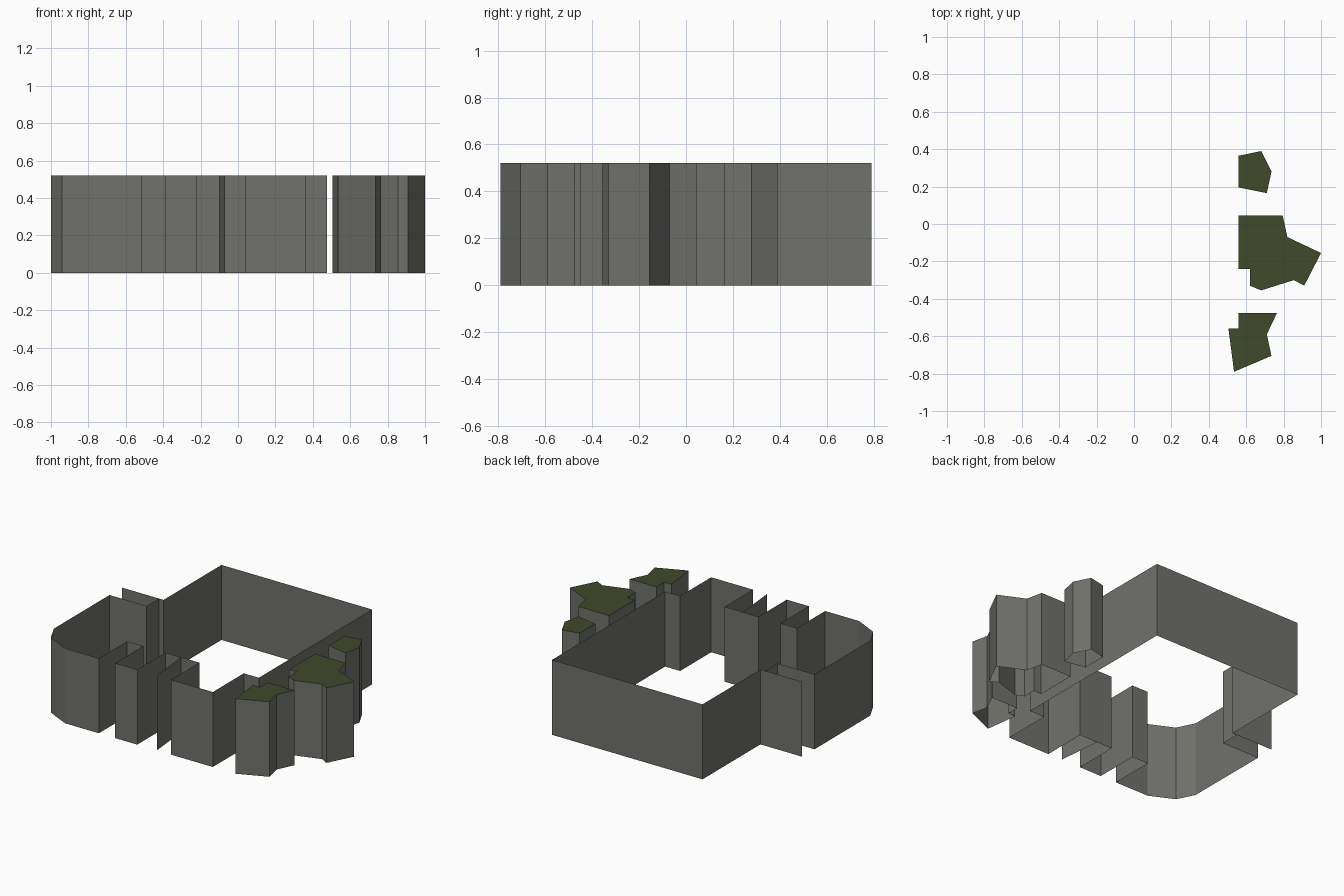
import bpy, bmesh

if "Cube" in bpy.data.objects:
    bpy.data.objects.remove(bpy.data.objects["Cube"])

H = 0.52  # shared height of every wall and block


def material(name, rgb):
    m = bpy.data.materials.new(name)
    m.diffuse_color = (*rgb, 1.0)
    m.use_nodes = True
    m.node_tree.nodes["Principled BSDF"].inputs["Base Color"].default_value = m.diffuse_color
    return m


GREY = material("wall grey", (0.165, 0.168, 0.150))
GREEN = material("roof green", (0.050, 0.067, 0.023))


def extrude_outline(name, points, closed=True, cap=False):
    """Raise a plan outline into thin upright walls, with an optional flat roof."""
    bm = bmesh.new()
    low = [bm.verts.new((x, y, 0)) for x, y in points]
    high = [bm.verts.new((x, y, H)) for x, y in points]
    n = len(points)
    for i in range(n if closed else n - 1):
        j = (i + 1) % n
        bm.faces.new((low[i], low[j], high[j], high[i]))
    if cap:
        bm.faces.new(high).material_index = 1
    mesh = bpy.data.meshes.new(name)
    bm.to_mesh(mesh)
    bm.free()
    mesh.materials.append(GREY)
    if cap:
        mesh.materials.append(GREEN)
    obj = bpy.data.objects.new(name, mesh)
    bpy.context.collection.objects.link(obj)
    return obj


# Main perimeter wall, counter-clockwise from the back left corner
extrude_outline("perimeter_wall", [
    (-0.68, 0.79), (-0.68, 0.155), (-0.715, 0.155), (-0.715, 0.02), (-1.0, 0.02),
    # rounded front left bay
    (-1.0, -0.59), (-0.94, -0.71), (-0.775, -0.79), (-0.515, -0.79),
    # recesses along the front
    (-0.515, -0.48), (-0.39, -0.48), (-0.39, -0.79), (-0.22, -0.79),
    (-0.22, -0.48), (-0.10, -0.48), (0.04, -0.48), (0.04, -0.79),
    (0.36, -0.79), (0.36, -0.45), (0.475, -0.45), (0.475, 0.79),
])

# Free-standing fins that stick out from the perimeter
extrude_outline("left_fin", [(-0.715, 0.155), (-1.0, 0.155)], closed=False)
extrude_outline("front_fin", [(-0.10, -0.48), (-0.07, -0.79)], closed=False)

# Separate green-roofed blocks on the right side
extrude_outline("back_block", [
    (0.56, 0.365), (0.56, 0.195), (0.71, 0.165), (0.735, 0.28), (0.68, 0.39)], cap=True)
extrude_outline("middle_block", [
    (0.56, 0.045), (0.56, -0.24), (0.62, -0.24), (0.62, -0.33), (0.68, -0.355),
    (0.855, -0.30), (0.91, -0.33), (1.0, -0.155), (0.82, -0.07), (0.795, 0.045)], cap=True)
extrude_outline("front_block", [
    (0.56, -0.475), (0.56, -0.56), (0.505, -0.56), (0.535, -0.79),
    (0.735, -0.705), (0.71, -0.59), (0.765, -0.475)], cap=True)
